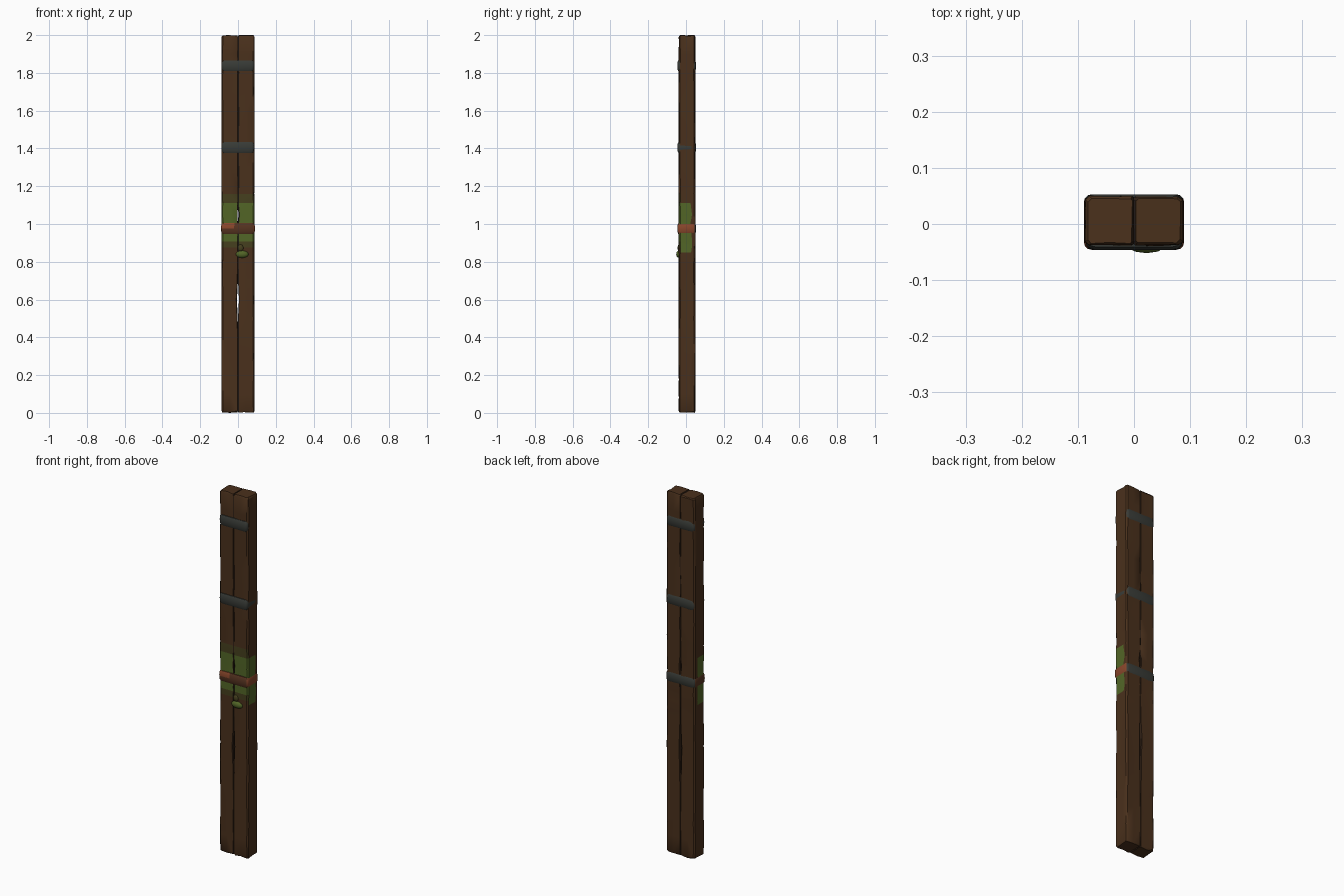
import bpy, bmesh, math, random
from mathutils import Vector

random.seed(4)
if "Cube" in bpy.data.objects:
    bpy.data.objects.remove(bpy.data.objects["Cube"])


def material(name, r, g, b):
    m = bpy.data.materials.new(name)
    m.use_nodes = True
    m.diffuse_color = (r, g, b, 1)
    m.node_tree.nodes["Principled BSDF"].inputs["Base Color"].default_value = (r, g, b, 1)
    return m


wood = material("brown wood", 0.068, 0.03, 0.0115)
dark = material("dark wood seam", 0.028, 0.014, 0.007)
moss = material("green moss", 0.085, 0.132, 0.02)
faded = material("faded moss", 0.06, 0.05, 0.013)
iron = material("dark iron", 0.04, 0.044, 0.038)
rust = material("dark rust", 0.095, 0.034, 0.015)
bright = material("bright rust", 0.25, 0.062, 0.024)


def finish(bm, name, mats, angle=35):
    bmesh.ops.recalc_face_normals(bm, faces=bm.faces)
    mesh = bpy.data.meshes.new(name)
    bm.to_mesh(mesh)
    bm.free()
    for m in mats:
        mesh.materials.append(m)
    ob = bpy.data.objects.new(name, mesh)
    bpy.context.collection.objects.link(ob)
    bpy.ops.object.select_all(action="DESELECT")
    ob.select_set(True)
    bpy.context.view_layer.objects.active = ob
    bpy.ops.object.shade_smooth_by_angle(angle=math.radians(angle))
    return ob


def loft(bm, rings):
    """Skin closed rings of points; returns (row, column, face)."""
    rows = [[bm.verts.new(p) for p in ring] for ring in rings]
    n = len(rows[0])
    return rows, [(j, i, bm.faces.new((a[i], a[(i + 1) % n], b[(i + 1) % n], b[i])))
                  for j, (a, b) in enumerate(zip(rows, rows[1:])) for i in range(n)]


FRONT, BACK, OUT = -0.038, 0.049, 0.087


def plank_profile(gap, moss_edge):
    c, e = 0.007, 0.004
    mid = OUT / 2
    return [(gap + e, FRONT), (mid, FRONT), (OUT - c, FRONT), (OUT, FRONT + c),
            (OUT, moss_edge), (OUT, BACK - c), (OUT - c, BACK), (mid, BACK),
            (gap + e, BACK), (gap, BACK - e), (gap, FRONT + e)]


def plank(name, side):
    # Rows follow the moss borders, with a coarse hand-cut wobble between
    heights = [0.0, 0.01] + [0.1 * k for k in range(1, 9)]
    heights += [0.85, 0.875, 0.907, 1.0, 1.05, 1.11, 1.16] + [1.2 + 0.1 * k for k in range(8)]
    heights += [1.99, 2.0]
    rings = []
    for k, z in enumerate(heights):
        split = max(0, 1 - abs(z - 0.6) / 0.16) + 0.8 * max(0, 1 - abs(z - 1.05) / 0.06)
        end = k in (0, len(heights) - 1)
        ring = []
        for x, y in plank_profile(-0.001 + 0.006 * split, random.uniform(0.018, 0.034)):
            x += random.uniform(-0.0015, 0.0015)
            y += random.uniform(-0.0015, 0.0015)
            dz = 0
            if end:
                x = OUT / 2 + (x - OUT / 2) * 0.9
                y = 0.005 + (y - 0.005) * 0.9
                dz = random.uniform(0, 0.006) * (1 if z < 1 else -1)
            ring.append((side * x, y, z + dz))
        rings.append(ring)
    bm = bmesh.new()
    rows, faces = loft(bm, rings)
    bm.faces.new(rows[0])
    bm.faces.new(rows[-1])
    # Moss on the front and outer side, dark wood inside the seam
    for j, i, f in faces:
        z = (heights[j] + heights[j + 1]) / 2
        if i > 7:
            f.material_index = 1
        if i == 3 and 0.85 < z < 1.11 or i < 3 and 0.907 < z < 1.11:
            f.material_index = 2
        elif i < 3 and 0.875 < z < 1.16:
            f.material_index = 3
    finish(bm, name, [wood, dark, moss, faded])


plank("left_plank", 1)
plank("right_plank", -1)


def band(name, z, half, rusty=False):
    # Rounded strap swept around both planks
    y0, y1, r = -0.046, 0.053, 0.014
    path = []
    for cx, cy, start in ((half - r, y0 + r, -90), (half - r, y1 - r, 0),
                          (-half + r, y1 - r, 90), (-half + r, y0 + r, 180)):
        for step in range(4):
            a = math.radians(start + step * 30)
            path.append((cx + r * math.cos(a), cy + r * math.sin(a)))
    # Extra cut on the front face where the rust changes colour
    path.append((-0.02, y0))
    rings = []
    for dz, inset in ((-0.029, 0.01), (-0.028, 0.005), (-0.019, 0.001), (0, 0),
                      (0.019, 0.001), (0.028, 0.005), (0.029, 0.01)):
        rings.append([(x * (1 - inset / half), 0.004 + (y - 0.004) * (1 - inset / 0.049), z + dz)
                      for x, y in path])
    bm = bmesh.new()
    _, faces = loft(bm, rings)
    if rusty:
        # Rust on the front and sides, brightest at one corner and one side
        for j, i, f in faces:
            c = f.calc_center_median()
            if c.y < 0.045:
                f.material_index = 1
                if c.x > half - 0.006 or (c.x < -0.02 and c.y < -0.03 and j >= 3):
                    f.material_index = 2
    finish(bm, name, [iron, rust, bright])


band("upper_band", 1.838, 0.0865)
band("middle_band", 1.405, 0.0865)
band("rusty_band", 0.976, 0.0895, True)


def lump(name, centre, size, mat):
    bm = bmesh.new()
    bmesh.ops.create_icosphere(bm, subdivisions=2, radius=1)
    for v in bm.verts:
        v.co = Vector(centre) + Vector(a * b for a, b in zip(v.co, size))
    finish(bm, name, [mat], 60)


# Small growth below the rusty band
lump("growth_cap", (0.022, -0.037, 0.84), (0.035, 0.015, 0.02), moss)
lump("growth_stem", (0.014, -0.036, 0.873), (0.016, 0.009, 0.02), faded)
